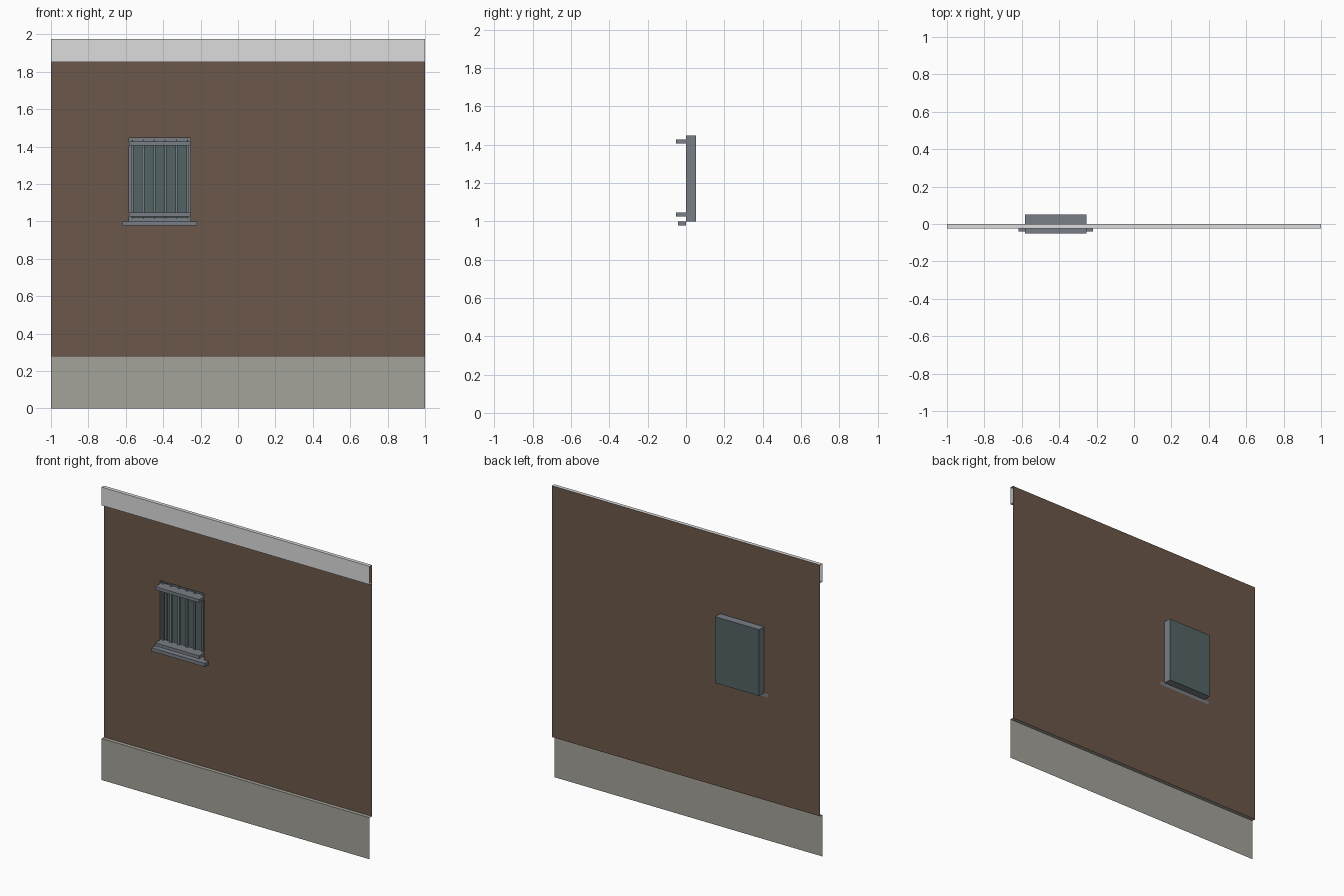
import bpy
import bmesh

cube = bpy.data.objects.get("Cube")
if cube:
    bpy.data.objects.remove(cube, do_unlink=True)


def make_material(name, rgb):
    mat = bpy.data.materials.new(name)
    mat.use_nodes = True
    color = (*rgb, 1.0)
    mat.diffuse_color = color
    for node in mat.node_tree.nodes:
        if node.type == "BSDF_PRINCIPLED":
            node.inputs["Base Color"].default_value = color
    return mat


BROWN = make_material("brown plaster", (0.15, 0.096, 0.067))
STONE = make_material("plinth stone", (0.37, 0.36, 0.32))
WHITE = make_material("pale trim", (0.72, 0.72, 0.72))
METAL = make_material("blue grey metal", (0.19, 0.21, 0.24))
GLASS = make_material("green grey glass", (0.087, 0.127, 0.127))


def finish(name, bm, mat):
    mesh = bpy.data.meshes.new(name)
    bm.to_mesh(mesh)
    bm.free()
    mesh.materials.append(mat)
    obj = bpy.data.objects.new(name, mesh)
    bpy.context.collection.objects.link(obj)
    return obj


def quad(bm, *points):
    bm.faces.new([bm.verts.new(p) for p in points])


def panel(bm, x0, x1, z0, z1, y):
    """Upright rectangle facing -y."""
    quad(bm, (x0, y, z0), (x1, y, z0), (x1, y, z1), (x0, y, z1))


def box(name, x, y, z, mat):
    bm = bmesh.new()
    bmesh.ops.create_cube(bm, size=1)
    for v in bm.verts:
        v.co = [r[0] if c < 0 else r[1] for c, r in zip(v.co, (x, y, z))]
    return finish(name, bm, mat)


HALF = 1.0
TOP, TRIM_Z, PLINTH_Z = 1.975, 1.852, 0.28
STEP = -0.025                       # how far the plinth and trim stand out
WX0, WX1, WZ0, WZ1 = -0.582, -0.253, 1.0, 1.447
BACK = 0.052                        # depth of the window recess

# Wall sheet with the window opening left out
bm = bmesh.new()
panel(bm, -HALF, WX0, PLINTH_Z, TOP, 0)
panel(bm, WX1, HALF, PLINTH_Z, TOP, 0)
panel(bm, WX0, WX1, PLINTH_Z, WZ0, 0)
panel(bm, WX0, WX1, WZ1, TOP, 0)
finish("wall", bm, BROWN)


def ledge(bm, z, up):
    pts = [(-HALF, STEP, z), (HALF, STEP, z), (HALF, 0, z), (-HALF, 0, z)]
    quad(bm, *(pts if up else reversed(pts)))


# Stone plinth and upper trim, open at the ends
bm = bmesh.new()
panel(bm, -HALF, HALF, 0, PLINTH_Z, STEP)
ledge(bm, PLINTH_Z, True)
finish("plinth", bm, STONE)

bm = bmesh.new()
panel(bm, -HALF, HALF, TRIM_Z, TOP, STEP)
ledge(bm, TOP, True)
ledge(bm, TRIM_Z, False)
finish("top_trim", bm, WHITE)

# Recess lining and the pane closing it
corners = [(WX0, WZ0), (WX1, WZ0), (WX1, WZ1), (WX0, WZ1)]
bm = bmesh.new()
for i, (ax, az) in enumerate(corners):
    bx, bz = corners[(i + 1) % 4]
    quad(bm, (ax, 0, az), (bx, 0, bz), (bx, BACK, bz), (ax, BACK, az))
finish("window_recess", bm, METAL)

bm = bmesh.new()
panel(bm, WX0, WX1, WZ0, WZ1, BACK)
finish("window_pane", bm, GLASS)

# Frame in front of the pane
FRAME = 0.02
fy = (0.035, BACK - 0.002)
box("frame_right", (WX0, WX0 + FRAME), fy, (WZ0, WZ1), METAL)
box("frame_left", (WX1 - FRAME, WX1), fy, (WZ0, WZ1), METAL)
box("frame_top", (WX0 + FRAME, WX1 - FRAME), fy, (WZ1 - FRAME, WZ1), METAL)
box("frame_bottom", (WX0 + FRAME, WX1 - FRAME), fy, (WZ0, WZ0 + FRAME), METAL)

# Projecting sill
box("window_sill", (-0.617, -0.22), (-0.041, 0), (0.977, WZ0), METAL)

# Grille rails
for name, z in (("lower", 1.026), ("upper", 1.405)):
    box(name + "_rail", (WX0, WX1), (-0.052, 0.02), (z, z + 0.021), METAL)

# Grille bars with pointed ends
BARS, R, BAR_Y = 6, 0.006, 0.01
bm = bmesh.new()
for i in range(BARS):
    x = WX0 + 0.017 + i * (WX1 - WX0 - 0.034) / (BARS - 1)
    rings = []
    for z in (1.026, 1.426):
        rings.append([bm.verts.new((x + dx, BAR_Y + dy, z))
                      for dx, dy in ((-R, -R), (R, -R), (R, R), (-R, R))])
    tips = [bm.verts.new((x, BAR_Y, z)) for z in (1.012, 1.44)]
    for k in range(4):
        n = (k + 1) % 4
        low, high = rings
        bm.faces.new((low[k], low[n], high[n], high[k]))
        bm.faces.new((low[n], low[k], tips[0]))
        bm.faces.new((high[k], high[n], tips[1]))
finish("grille_bars", bm, METAL)
